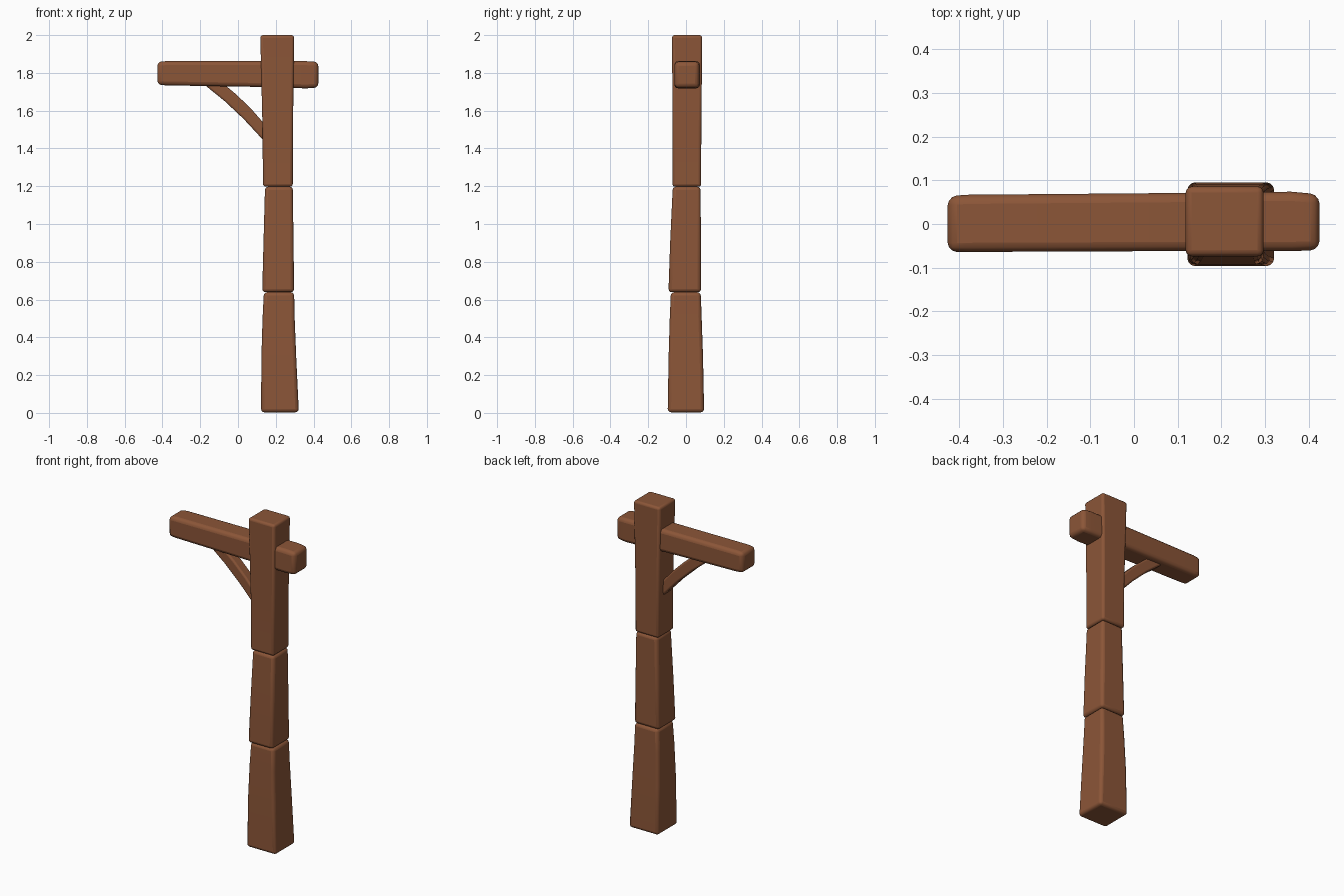
import bpy, bmesh

if "Cube" in bpy.data.objects:
    bpy.data.objects.remove(bpy.data.objects["Cube"])

wood = bpy.data.materials.new("brown wood")
wood.diffuse_color = (0.26, 0.092, 0.039, 1)
wood.use_nodes = True
wood.node_tree.nodes["Principled BSDF"].inputs["Base Color"].default_value = wood.diffuse_color


def loft(name, rings, bevel):
    """Skin four-cornered rings, cap both ends and soften the edges."""
    bm = bmesh.new()
    loops = [[bm.verts.new(p) for p in ring] for ring in rings]
    for a, b in zip(loops, loops[1:]):
        for i in range(4):
            j = (i + 1) % 4
            bm.faces.new((a[i], a[j], b[j], b[i]))
    bm.faces.new(loops[0][::-1])
    bm.faces.new(loops[-1])
    bmesh.ops.recalc_face_normals(bm, faces=bm.faces)
    mesh = bpy.data.meshes.new(name)
    bm.to_mesh(mesh)
    bm.free()
    mesh.materials.append(wood)
    ob = bpy.data.objects.new(name, mesh)
    bpy.context.collection.objects.link(ob)
    mod = ob.modifiers.new("worn edges", "BEVEL")
    mod.width = bevel
    mod.segments = 3
    mod.limit_method = "ANGLE"
    mod.angle_limit = 0.7
    bpy.ops.object.select_all(action="DESELECT")
    ob.select_set(True)
    bpy.context.view_layer.objects.active = ob
    bpy.ops.object.shade_smooth_by_angle(angle=0.6)
    return ob


def post_ring(z, x0, x1, y0, y1):
    return [(x0, y0, z), (x1, y0, z), (x1, y1, z), (x0, y1, z)]


def beam_ring(x, y0, y1, z0, z1):
    return [(x, y0, z0), (x, y1, z0), (x, y1, z1), (x, y0, z1)]


# Post: three stacked, tapering blocks (z, x range, y range)
loft("post_lower", [post_ring(*r) for r in (
    (0.003, 0.122, 0.322, -0.097, 0.096),
    (0.30, 0.124, 0.308, -0.092, 0.090),
    (0.50, 0.130, 0.300, -0.086, 0.083),
    (0.639, 0.137, 0.297, -0.080, 0.078))], 0.018)
loft("post_middle", [post_ring(*r) for r in (
    (0.639, 0.128, 0.297, -0.093, 0.080),
    (0.90, 0.135, 0.294, -0.084, 0.079),
    (1.198, 0.143, 0.290, -0.070, 0.077))], 0.018)
loft("post_upper", [post_ring(*r) for r in (
    (1.198, 0.132, 0.290, -0.072, 0.080),
    (1.50, 0.130, 0.291, -0.071, 0.081),
    (2.0, 0.118, 0.297, -0.074, 0.086))], 0.014)

# Crossbeam running through the post
loft("crossbeam", [beam_ring(*r) for r in (
    (-0.427, -0.064, 0.064, 1.737, 1.859),
    (-0.38, -0.064, 0.067, 1.734, 1.862),
    (0.10, -0.062, 0.071, 1.726, 1.862),
    (0.36, -0.062, 0.074, 1.718, 1.862),
    (0.425, -0.060, 0.068, 1.722, 1.858))], 0.021)

# Curved brace: lower edge (x, z) and upper edge (x, z), ends buried
brace = (((-0.215, 1.765), (-0.10, 1.765)),
         ((-0.175, 1.735), (-0.068, 1.735)),
         ((-0.07, 1.650), (-0.005, 1.682)),
         ((0.03, 1.556), (0.073, 1.606)),
         ((0.13, 1.448), (0.135, 1.535)),
         ((0.165, 1.410), (0.165, 1.500)))
loft("brace", [[(a[0], -0.030, a[1]), (a[0], 0.034, a[1]),
                (b[0], 0.034, b[1]), (b[0], -0.030, b[1])]
               for a, b in brace], 0.010)
